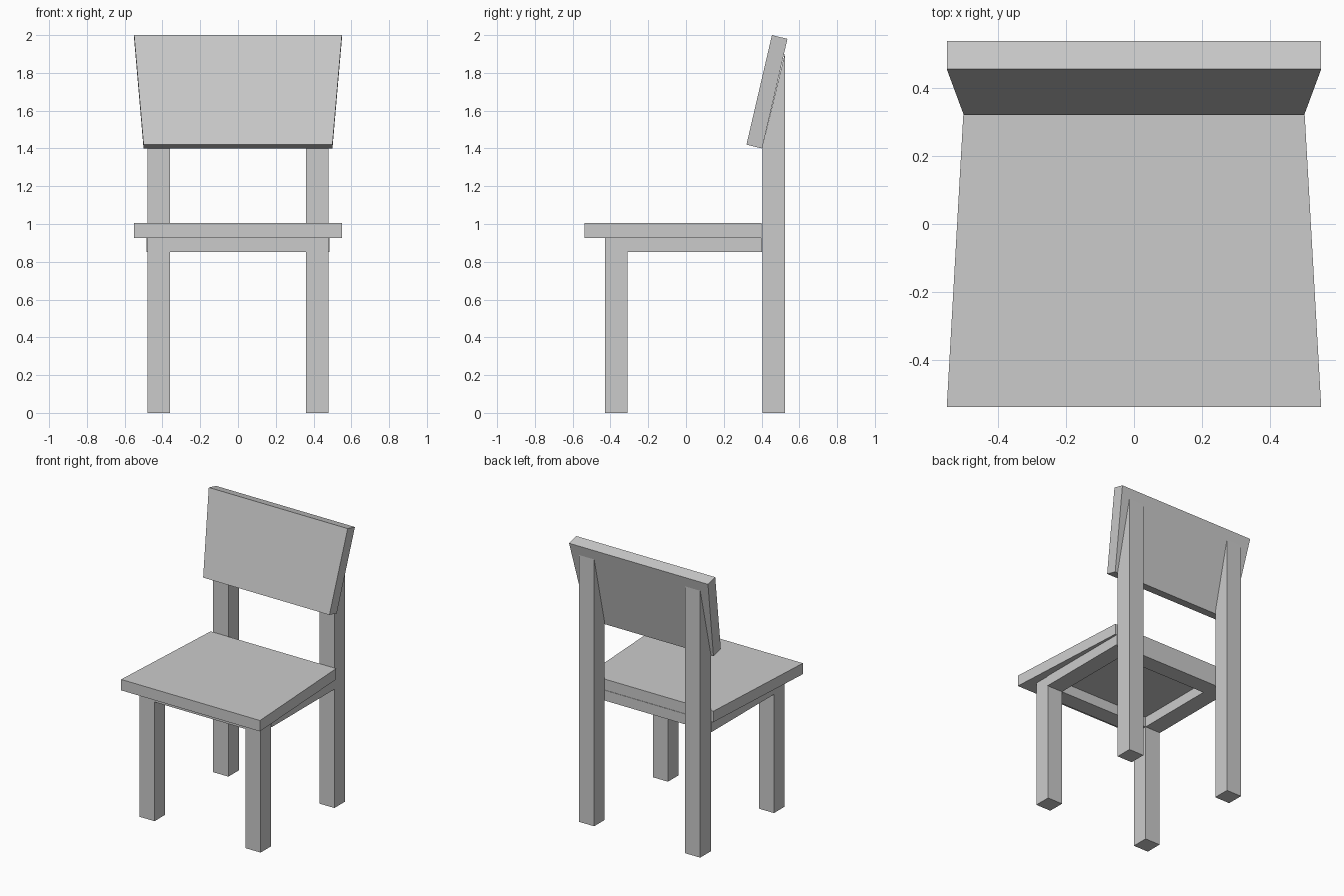
import bpy
import bmesh

if "Cube" in bpy.data.objects:
    bpy.data.objects.remove(bpy.data.objects["Cube"])


def add_object(name, bm):
    bmesh.ops.recalc_face_normals(bm, faces=bm.faces)
    mesh = bpy.data.meshes.new(name)
    bm.to_mesh(mesh)
    bm.free()
    obj = bpy.data.objects.new(name, mesh)
    bpy.context.collection.objects.link(obj)
    return obj


def loft(name, left, right):
    """Closed solid between two matching outlines."""
    bm = bmesh.new()
    a = [bm.verts.new(p) for p in left]
    b = [bm.verts.new(p) for p in right]
    bm.faces.new(a)
    bm.faces.new(b)
    n = len(a)
    for i in range(n):
        j = (i + 1) % n
        bm.faces.new((a[i], a[j], b[j], b[i]))
    return add_object(name, bm)


def side_profile(name, yz, x0, x1):
    """Side outline (y, z) extruded along x."""
    return loft(name, [(x0, y, z) for y, z in yz], [(x1, y, z) for y, z in yz])


def box(name, x0, x1, y0, y1, z0, z1):
    return side_profile(name, [(y0, z0), (y1, z0), (y1, z1), (y0, z1)], x0, x1)


SEAT_Z, SEAT_TOP, APRON_Z = 0.927, 1.005, 0.853
IN, OUT = 0.36, 0.48

# Seat: narrower towards the back
plan = [(-0.55, -0.537), (0.55, -0.537), (0.497, 0.40), (-0.497, 0.40)]
loft("seat", [(x, y, SEAT_Z) for x, y in plan],
     [(x, y, SEAT_TOP) for x, y in plan])

# Legs and side rails, one set per side
back_leg_profile = [(0.405, 0), (0.525, 0), (0.525, 1.91), (0.405, 1.41)]
for side, s in (("left", -1), ("right", 1)):
    box(f"front_leg_{side}", s * IN, s * OUT, -0.43, -0.31, 0, SEAT_Z)
    side_profile(f"back_leg_{side}", back_leg_profile, s * IN, s * OUT)
    box(f"side_rail_{side}", s * IN, s * (OUT + 0.004), -0.31, 0.403, APRON_Z, SEAT_Z)

# Front and back rails under the seat
box("front_rail", -IN, IN, -0.43, -0.31, APRON_Z, SEAT_Z)
box("back_rail", -IN, IN, 0.283, 0.403, APRON_Z, SEAT_Z)

# Tilted backrest, wider at the top: (y, z, half width)
rest = [(0.455, 2.0, 0.55), (0.537, 1.98, 0.55), (0.403, 1.40, 0.50), (0.32, 1.42, 0.50)]
loft("backrest", [(-w, y, z) for y, z, w in rest], [(w, y, z) for y, z, w in rest])
